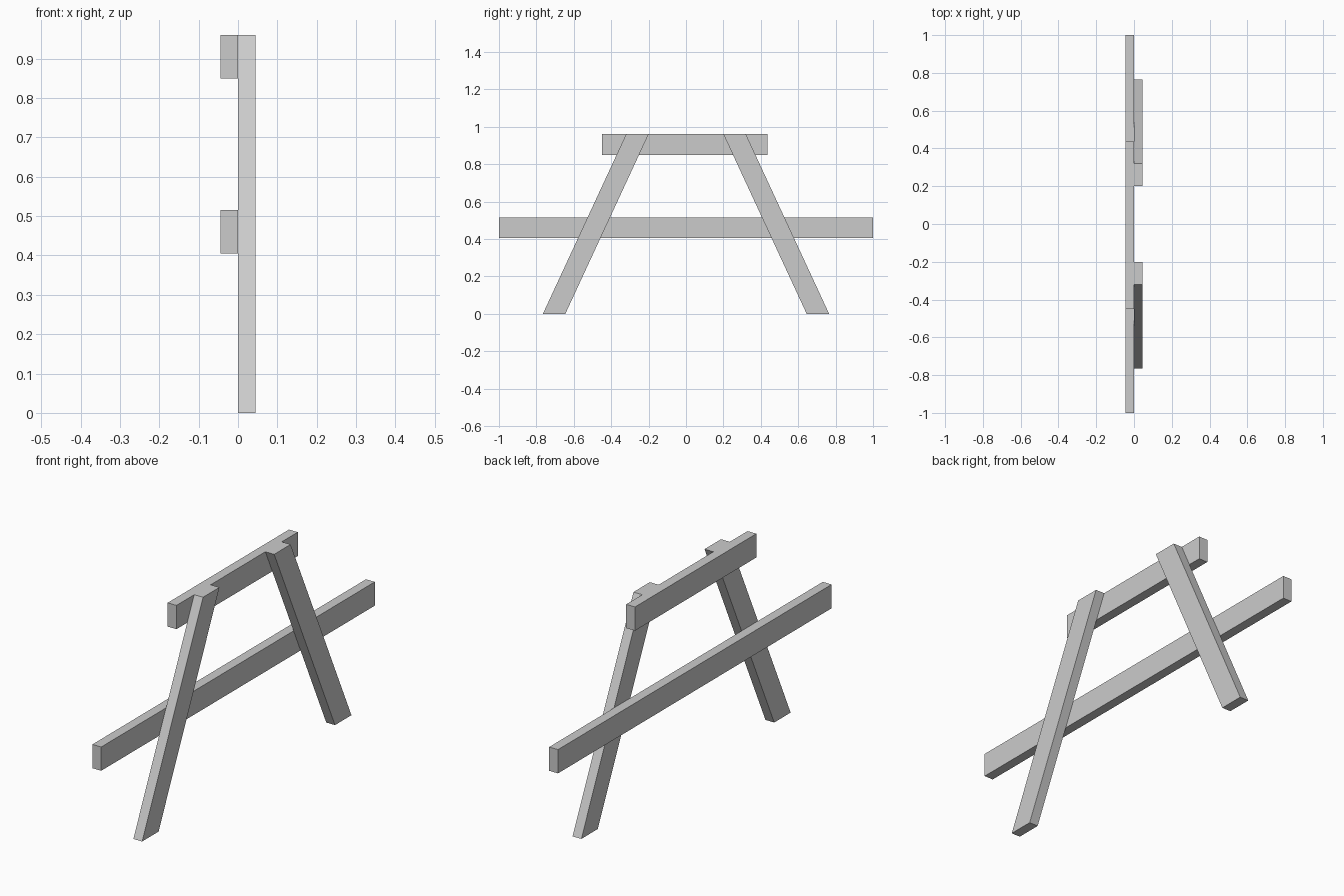
import bpy
import bmesh

if "Cube" in bpy.data.objects:
    bpy.data.objects.remove(bpy.data.objects["Cube"], do_unlink=True)

THICK = 0.045   # board thickness
TOP = 0.96      # overall height

# Single plain grey finish
grey = bpy.data.materials.new("plain grey")
grey.use_nodes = True
grey.diffuse_color = (0.6, 0.6, 0.6, 1)
grey.node_tree.nodes["Principled BSDF"].inputs["Base Color"].default_value = (0.6, 0.6, 0.6, 1)


def board(name, outline, x0):
    """Extrude a (y, z) outline along +x into a flat-sided board."""
    bm = bmesh.new()
    face = bm.faces.new([bm.verts.new((x0, y, z)) for y, z in outline])
    extruded = bmesh.ops.extrude_face_region(bm, geom=[face])["geom"]
    verts = [g for g in extruded if isinstance(g, bmesh.types.BMVert)]
    bmesh.ops.translate(bm, verts=verts, vec=(THICK, 0, 0))
    bmesh.ops.recalc_face_normals(bm, faces=bm.faces)
    mesh = bpy.data.meshes.new(name)
    bm.to_mesh(mesh)
    bm.free()
    mesh.materials.append(grey)
    obj = bpy.data.objects.new(name, mesh)
    bpy.context.collection.objects.link(obj)
    return obj


def rail(name, y0, y1, z0, z1):
    return board(name, [(y0, z0), (y1, z0), (y1, z1), (y0, z1)], -THICK)


# Splayed legs, mirrored front to back
for name, s in (("front_leg", -1), ("back_leg", 1)):
    board(name, [(s * 0.765, 0), (s * 0.645, 0), (s * 0.2, TOP), (s * 0.32, TOP)], 0)

# Horizontal rails fixed to the legs' side
rail("top_rail", -0.45, 0.437, 0.85, TOP)
rail("seat_rail", -1, 1, 0.405, 0.515)
